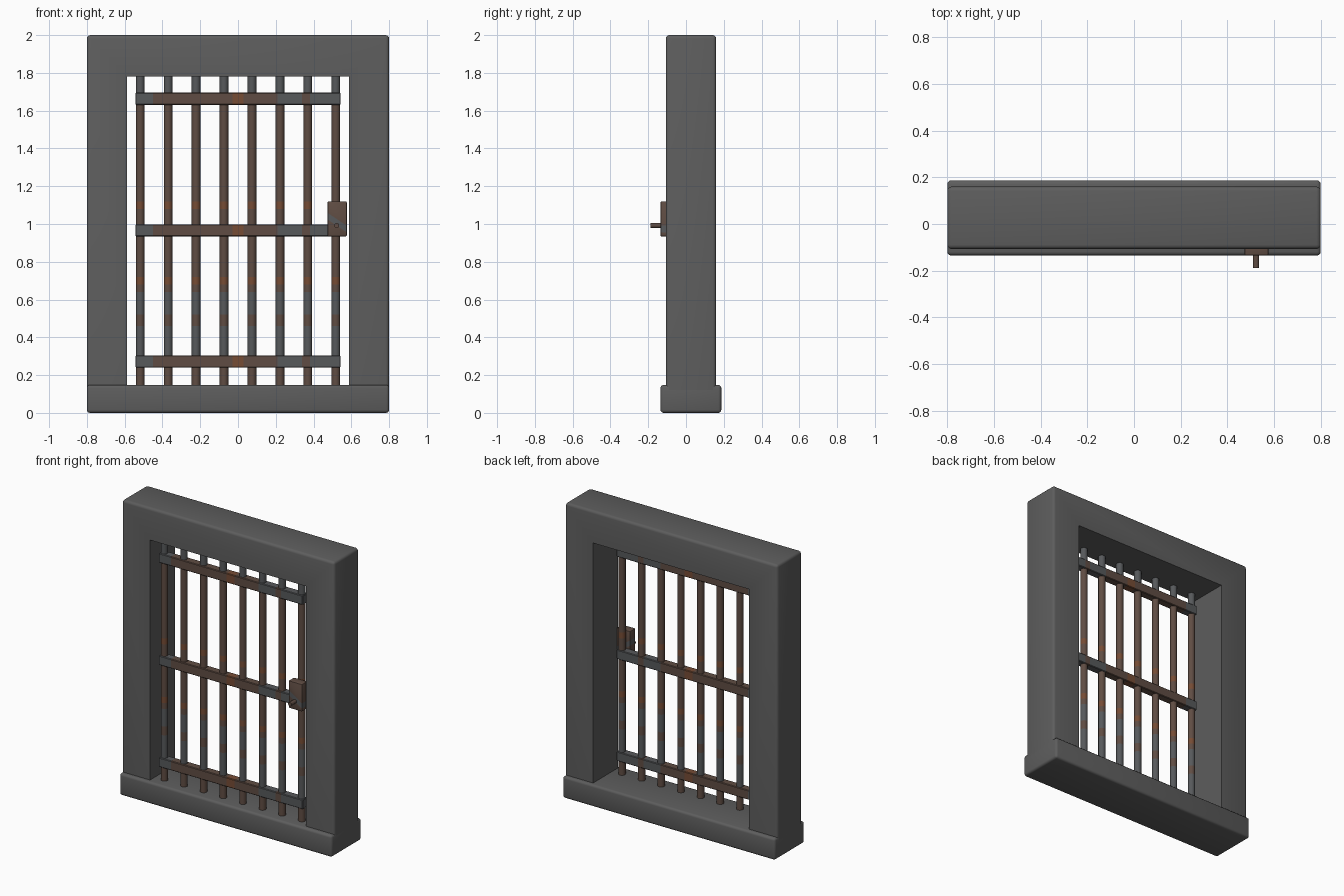
import bpy, bmesh, math
from mathutils import Matrix, Vector

cube = bpy.data.objects.get("Cube")
if cube:
    bpy.data.objects.remove(cube, do_unlink=True)


def make_material(name, r, g, b):
    m = bpy.data.materials.new(name)
    m.use_nodes = True
    m.diffuse_color = (r, g, b, 1)
    m.node_tree.nodes["Principled BSDF"].inputs["Base Color"].default_value = (r, g, b, 1)
    return m


STONE = make_material("dark stone", 0.11, 0.11, 0.11)
STEEL = make_material("grey steel", 0.095, 0.1, 0.105)
BROWN = make_material("brown rust", 0.115, 0.073, 0.056)
ORANGE = make_material("orange rust", 0.18, 0.072, 0.035)
METALS = [STEEL, BROWN, ORANGE]


def finish(bm, name, mats):
    bmesh.ops.recalc_face_normals(bm, faces=bm.faces)
    mesh = bpy.data.meshes.new(name)
    bm.to_mesh(mesh)
    bm.free()
    for m in mats:
        mesh.materials.append(m)
    ob = bpy.data.objects.new(name, mesh)
    bpy.context.collection.objects.link(ob)
    bpy.ops.object.select_all(action='DESELECT')
    ob.select_set(True)
    bpy.context.view_layer.objects.active = ob
    bpy.ops.object.shade_smooth_by_angle(angle=math.radians(35))
    return ob


def box(lo, hi, bevel, segments=1):
    lo, hi = Vector(lo), Vector(hi)
    bm = bmesh.new()
    bmesh.ops.create_cube(bm, size=1, matrix=Matrix.Translation((lo + hi) / 2)
                          @ Matrix.Diagonal((*(hi - lo), 1)))
    bmesh.ops.bevel(bm, geom=bm.edges[:], offset=bevel, segments=segments,
                    profile=0.5, affect='EDGES')
    return bm


def cut(bm, co, normal):
    bmesh.ops.bisect_plane(bm, geom=bm.verts[:] + bm.edges[:] + bm.faces[:],
                           plane_co=co, plane_no=normal)


def paint_bands(bm, axis, bands):
    """Each band is (upper limit, metal index), in rising order along the axis."""
    normal = Vector((0, 0, 0))
    normal[axis] = 1
    for limit, _ in bands[:-1]:
        cut(bm, normal * limit, normal)
    for f in bm.faces:
        c = f.calc_center_median()[axis]
        f.material_index = next((i for limit, i in bands if c < limit), bands[-1][1])


# Stone surround: an upside-down U with rounded outer edges
BASE, TOP, HALF, INNER, HEAD = 0.12, 2.0, 0.8, 0.588, 1.782
outline = [(-HALF, BASE), (-HALF, TOP), (HALF, TOP), (HALF, BASE),
           (INNER, BASE), (INNER, HEAD), (-INNER, HEAD), (-INNER, BASE)]
bm = bmesh.new()
face = bm.faces.new([bm.verts.new((x, -0.107, z)) for x, z in outline])
ext = bmesh.ops.extrude_face_region(bm, geom=[face])
bmesh.ops.translate(bm, vec=(0, 0.267, 0),
                    verts=[v for v in ext["geom"] if isinstance(v, bmesh.types.BMVert)])


def is_outer(e):
    a, b = (v.co for v in e.verts)
    side = abs(a.x - b.x) < 1e-4 and abs(abs(a.x) - HALF) < 1e-4
    top = min(a.z, b.z) > TOP - 1e-4
    return (side and max(a.z, b.z) > BASE + 0.01) or top


bmesh.ops.bevel(bm, geom=[e for e in bm.edges if is_outer(e)], offset=0.018,
                segments=3, profile=0.5, affect='EDGES')
finish(bm, "door_surround", [STONE])

# Stone sill
finish(box((-HALF, -0.135, 0), (HALF, 0.187, 0.148), 0.016, 3), "sill", [STONE])

# Upright bars with weathered bands
BAR_Y = -0.052
for i in range(8):
    x = -0.518 + i * 0.148
    bm = bmesh.new()
    bmesh.ops.create_cone(bm, cap_ends=True, segments=16, radius1=0.023, radius2=0.023,
                          depth=HEAD - 0.14,
                          matrix=Matrix.Translation((x, BAR_Y, (HEAD + 0.14) / 2)))
    paint_bands(bm, 2, [(0.24, 1), (0.46, 0), (0.52, 1), (0.64, 0), (0.68, 1), (0.72, 2),
                        (1.08, 1), (1.12, 2), (1.67, 1), (2, 0)])
    finish(bm, f"bar_{i + 1}", METALS)

# Cross rails enclosing the bars
for name, z in (("lower_rail", 0.272), ("middle_rail", 0.966), ("upper_rail", 1.663)):
    bm = box((-0.543, -0.08, z - 0.032), (0.543, -0.026, z + 0.032), 0.004)
    paint_bands(bm, 0, [(-0.45, 0), (-0.03, 1), (0.03, 2), (0.21, 1), (0.34, 0),
                        (0.38, 1), (0.6, 0)])
    finish(bm, name, METALS)

# Lock case with a slanted worn streak
bm = box((0.474, -0.135, 0.934), (0.576, -0.075, 1.12), 0.006, 2)
slant = Vector((0.55, 0, 0.83)).normalized()
upper, lower = Vector((0.525, 0, 1.025)), Vector((0.525, 0, 0.99))
cut(bm, upper, slant)
cut(bm, lower, slant)
for f in bm.faces:
    c = f.calc_center_median()
    f.material_index = 0 if (c - upper).dot(slant) < 0 < (c - lower).dot(slant) else 1
finish(bm, "lock_case", METALS)

# Round key pin
bm = bmesh.new()
bmesh.ops.create_cone(bm, cap_ends=True, segments=16, radius1=0.013, radius2=0.013, depth=0.08,
                      matrix=Matrix.Translation((0.523, -0.149, 0.992))
                      @ Matrix.Rotation(math.pi / 2, 4, 'X'))
finish(bm, "lock_pin", [BROWN])
